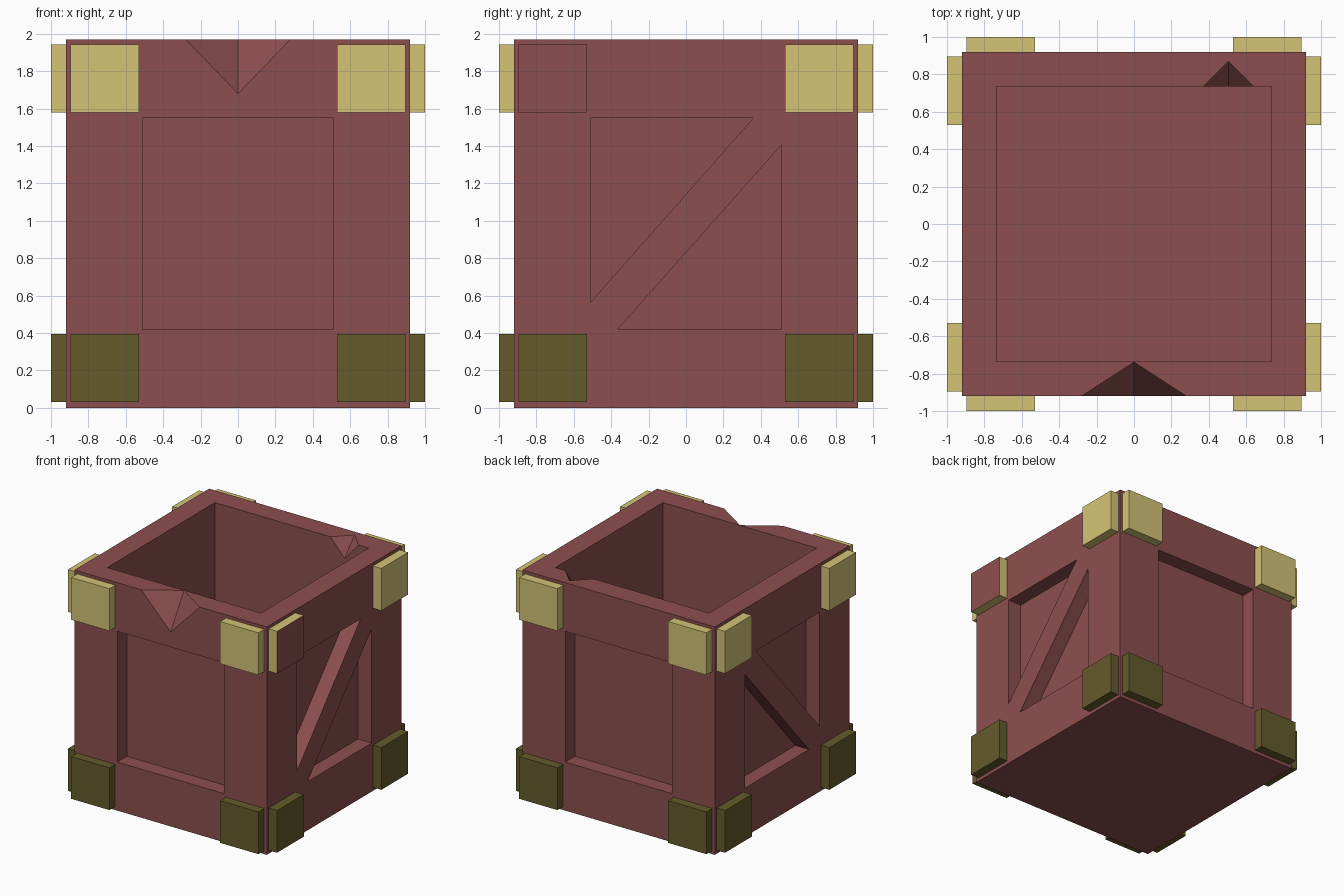
import bpy, bmesh
from mathutils import Vector

if "Cube" in bpy.data.objects:
    bpy.data.objects.remove(bpy.data.objects["Cube"])


def material(name, rgb):
    m = bpy.data.materials.new(name)
    lin = [((c / 255 + 0.055) / 1.055) ** 2.4 for c in rgb]
    m.diffuse_color = (*lin, 1)
    m.use_nodes = True
    m.node_tree.nodes["Principled BSDF"].inputs["Base Color"].default_value = m.diffuse_color
    return m


RED = material("red_brown", (140, 79, 78))
GOLD = material("pale_gold", (212, 196, 118))
OLIVE = material("dark_olive", (99, 91, 43))

H = 0.92       # half width of the body
TOP = 1.97     # height of the body
INNER = 0.735  # half width of the opening
PANEL = 0.79   # distance of the recessed panels from the centre
SIDES = [("front", "y", -1), ("back", "y", 1), ("left", "x", -1), ("right", "x", 1)]


def solid(name, points, mat):
    """Convex solid spanned by a few corner points."""
    bm = bmesh.new()
    for p in points:
        bm.verts.new(p)
    bmesh.ops.convex_hull(bm, input=bm.verts[:])
    bmesh.ops.dissolve_limit(bm, angle_limit=0.01, verts=bm.verts[:], edges=bm.edges[:])
    bmesh.ops.recalc_face_normals(bm, faces=bm.faces[:])
    me = bpy.data.meshes.new(name)
    bm.to_mesh(me)
    bm.free()
    me.materials.append(mat)
    ob = bpy.data.objects.new(name, me)
    bpy.context.collection.objects.link(ob)
    return ob


def box(x0, x1, y0, y1, z0, z1):
    return [(x, y, z) for x in (x0, x1) for y in (y0, y1) for z in (z0, z1)]


def on_side(axis, sign, profile, d0, d1):
    """Profile of (u, z) points extruded outward on one side of the crate."""
    return [(u, sign * d, z) if axis == "y" else (sign * d, u, z)
            for u, z in profile for d in (d0, d1)]


def rect(u0, u1, z0, z1):
    return [(u0, z0), (u1, z0), (u1, z1), (u0, z1)]


def chip(a, b, c, d):
    """Notch wedge, enlarged about its valley edge b-d so it clears the surface."""
    a, b, c, d = map(Vector, (a, b, c, d))
    m = (b + d) / 2
    return [m + (p - m) * 1.4 for p in (a, b, c, d)]


# Body with the hollow, side recesses and chipped rim cut out
body = solid("crate_body", box(-H, H, -H, H, 0, TOP), RED)
cuts = [box(-INNER, INNER, -INNER, INNER, 0.185, 2.5)]
window = rect(-0.51, 0.51, 0.42, 1.55)
upper = [(-0.51, 1.55), (0.36, 1.55), (-0.51, 0.565)]
lower = [(0.51, 1.405), (0.51, 0.42), (-0.365, 0.42)]
for _, axis, sign in SIDES:
    for profile in ([window] if axis == "y" else [upper, lower]):
        cuts.append(on_side(axis, sign, profile, PANEL, 1.1))
cuts.append(chip((-0.28, -H, TOP), (0, -0.738, TOP), (0.28, -H, TOP), (0, -H, 1.68)))
cuts.append(chip((0.37, INNER, TOP), (0.505, 0.87, TOP), (0.64, INNER, TOP),
                 (0.505, INNER, 1.82)))

cutters = []
for points in cuts:
    cutter = solid("cutter", points, RED)
    cutter.hide_render = True
    mod = body.modifiers.new("cut", "BOOLEAN")
    mod.operation = "DIFFERENCE"
    mod.solver = "EXACT"
    mod.object = cutter
    cutters.append(cutter)

# Bake the cuts and drop the cutters
bpy.context.view_layer.update()
deps = bpy.context.evaluated_depsgraph_get()
baked = bpy.data.meshes.new_from_object(body.evaluated_get(deps))
body.modifiers.clear()
body.data = baked
baked.materials.clear()
baked.materials.append(RED)
for p in baked.polygons:
    p.material_index = 0
for cutter in cutters:
    bpy.data.objects.remove(cutter)

# Corner plates: gold on top, olive at the bottom
for side, axis, sign in SIDES:
    for level, z0, z1, mat in (("bottom", 0.03, 0.395, OLIVE), ("top", 1.578, 1.943, GOLD)):
        for end, u0, u1 in (("a", -0.895, -0.53), ("b", 0.53, 0.895)):
            plate = solid(f"{side}_{level}_plate_{end}",
                          on_side(axis, sign, rect(u0, u1, z0, z1), H, 1.0), mat)
            # One plate has a red-brown outer face
            if (side, level, end) == ("right", "top", "a"):
                plate.data.materials.append(RED)
                for p in plate.data.polygons:
                    p.material_index = int(p.normal.x > 0.9)
